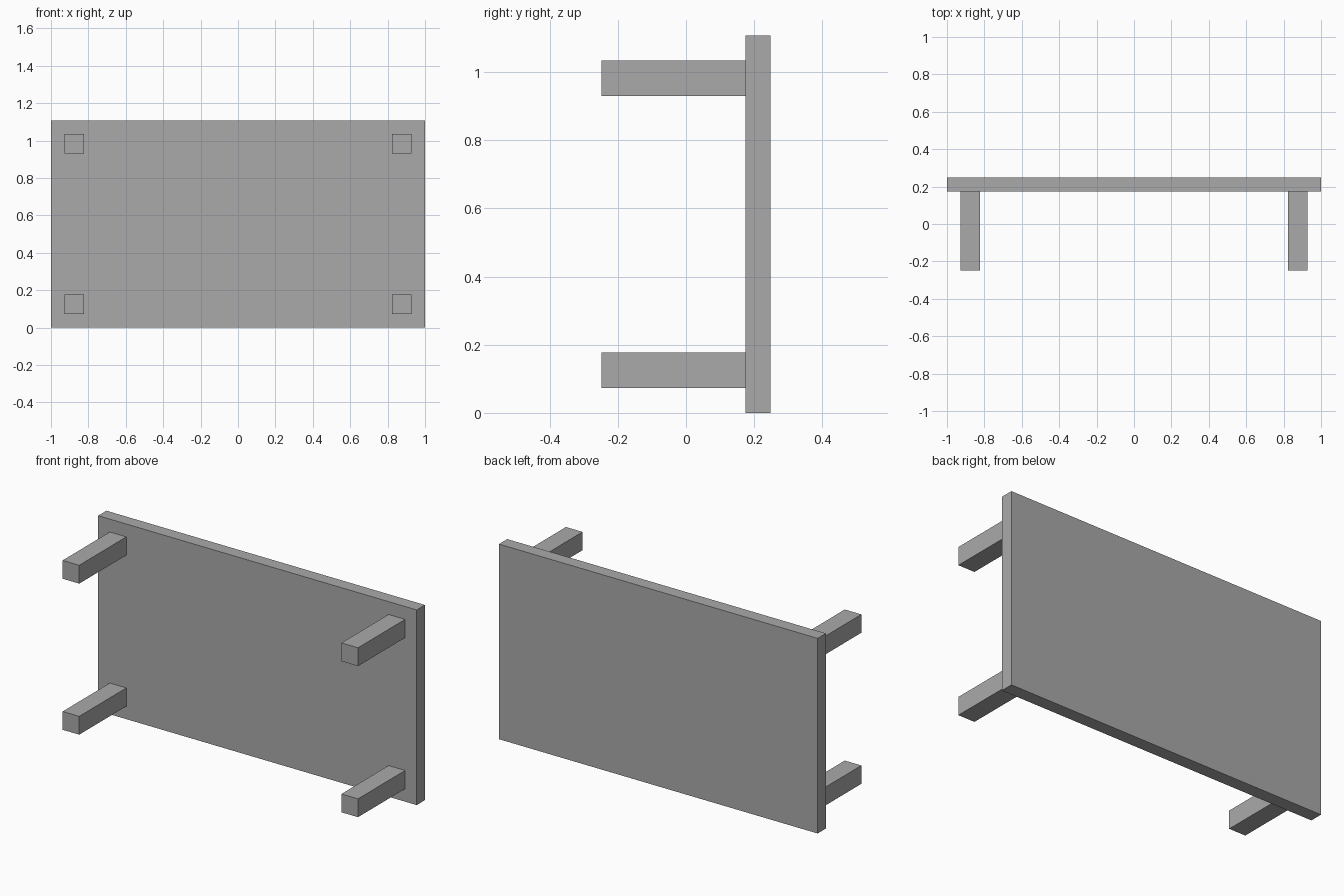
import bpy

# Remove the default cube
cube = bpy.data.objects.get("Cube")
if cube:
    bpy.data.objects.remove(cube, do_unlink=True)

# Single grey finish
GREY = (0.4, 0.4, 0.4, 1.0)
grey = bpy.data.materials.new("plain_grey")
grey.use_nodes = True
grey.diffuse_color = GREY
grey.node_tree.nodes["Principled BSDF"].inputs["Base Color"].default_value = GREY


def box(name, center, size):
    """Add a flat-sided box with the given center and full size."""
    bpy.ops.mesh.primitive_cube_add(size=1, location=center)
    obj = bpy.context.object
    obj.name = name
    obj.scale = size
    bpy.ops.object.transform_apply(location=False, rotation=False, scale=True)
    obj.data.materials.append(grey)
    return obj


HEIGHT = 1.107      # panel height
FRONT = -0.248      # free ends of the legs
PANEL_FRONT = 0.174
PANEL_BACK = 0.248
LEG = 0.104         # square leg section
INSET = 0.125       # leg axis from the panel edges

# Table top standing on its long edge
box("table_top",
    (0, (PANEL_FRONT + PANEL_BACK) / 2, HEIGHT / 2),
    (2, PANEL_BACK - PANEL_FRONT, HEIGHT))

# Four legs pointing forward from the corners
for side, x in (("left", 1 - INSET), ("right", INSET - 1)):
    for level, z in (("lower", INSET), ("upper", HEIGHT - INSET)):
        box(f"{level}_{side}_leg",
            (x, (FRONT + PANEL_FRONT) / 2, z),
            (LEG, PANEL_FRONT - FRONT, LEG))
